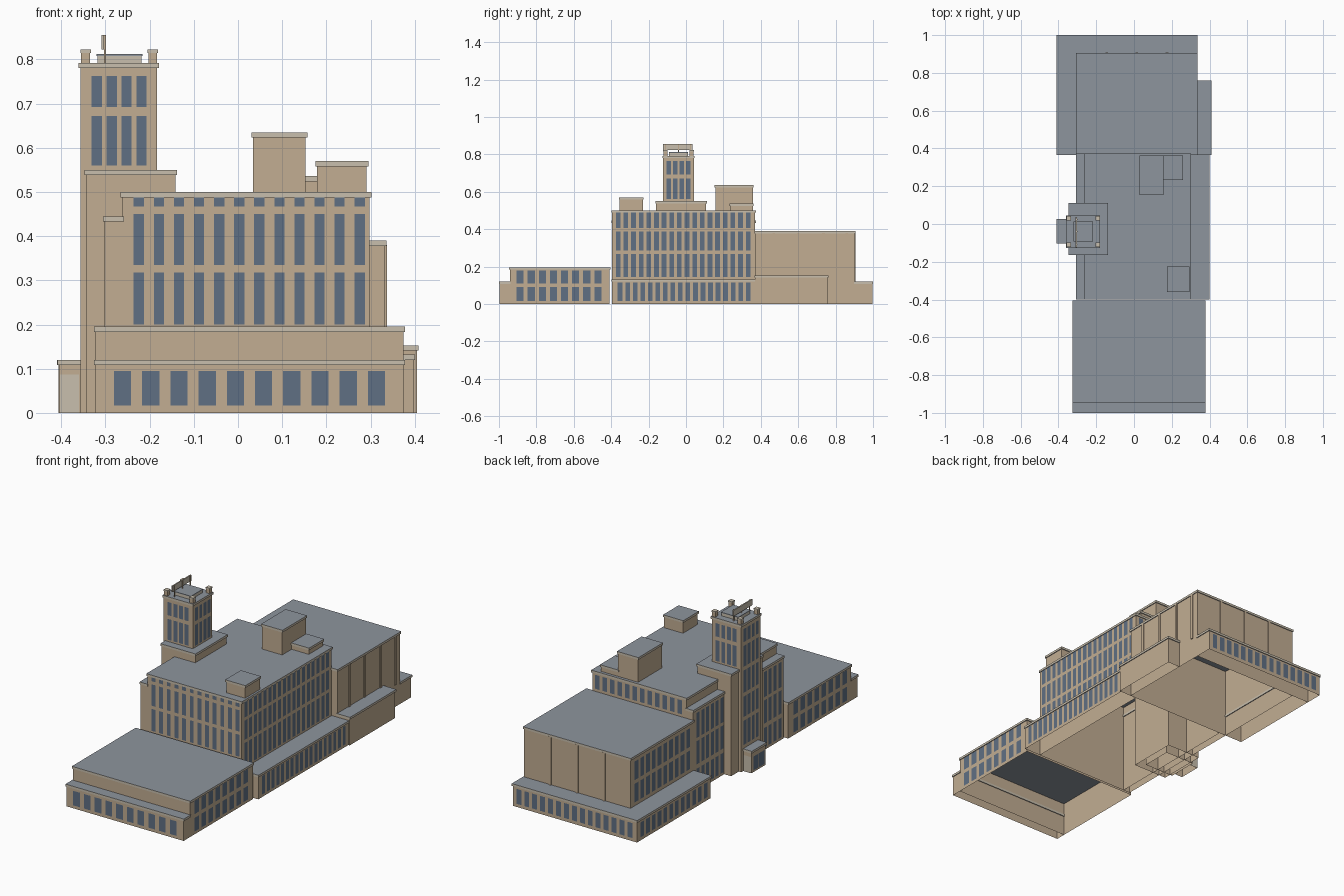
import bpy
import bmesh

cube = bpy.data.objects.get("Cube")
if cube:
    bpy.data.objects.remove(cube, do_unlink=True)


def material(name, r, g, b):
    m = bpy.data.materials.new(name)
    m.use_nodes = True
    m.diffuse_color = (r, g, b, 1)
    m.node_tree.nodes["Principled BSDF"].inputs["Base Color"].default_value = (r, g, b, 1)
    return m


TAN = material("tan_stone", 0.54, 0.42, 0.29)
ROOF = material("grey_roof", 0.27, 0.30, 0.34)
GLASS = material("blue_glass", 0.115, 0.16, 0.23)
CREAM = material("cream_trim", 0.58, 0.52, 0.42)
LIP, EAVE = 0.012, 0.004


def finish(name, bm, mats):
    me = bpy.data.meshes.new(name)
    bm.to_mesh(me)
    bm.free()
    for m in mats:
        me.materials.append(m)
    ob = bpy.data.objects.new(name, me)
    bpy.context.collection.objects.link(ob)
    return ob


def add_box(bm, x, y, z, side=0, top=0, bottom=0):
    """Box from three ranges; a bottom or top of None leaves it open."""
    lo, hi = [[bm.verts.new((px, py, pz)) for px, py in
               ((x[0], y[0]), (x[1], y[0]), (x[1], y[1]), (x[0], y[1]))] for pz in z]
    for i in range(4):
        j = (i + 1) % 4
        bm.faces.new((lo[i], lo[j], hi[j], hi[i])).material_index = side
    if top is not None:
        bm.faces.new(hi).material_index = top
    if bottom is not None:
        bm.faces.new(lo[::-1]).material_index = bottom


def block(name, x, y, top, base=0.0):
    """Hollow walls closed by a slightly overhanging roof slab."""
    bm = bmesh.new()
    add_box(bm, x, y, (base, top - LIP), 0, None, None)
    add_box(bm, (x[0] - EAVE, x[1] + EAVE), (y[0] - EAVE, y[1] + EAVE),
            (top - LIP, top), 2, 1, 1)
    return finish(name, bm, (TAN, ROOF, CREAM))


def solid(name, x, y, z, mat):
    bm = bmesh.new()
    add_box(bm, x, y, z)
    return finish(name, bm, (mat,))


def windows(name, axis, plane, out, span, count, fill, rows, mat=GLASS):
    """Grid of panes on a wall; span runs from first to last pane edge."""
    bm = bmesh.new()
    pitch = (span[1] - span[0]) / (count - 1 + fill)
    p = plane + out * 0.002
    for i in range(count):
        a = span[0] + i * pitch
        b = a + pitch * fill
        for z0, z1 in rows:
            quad = [(a, z0), (b, z0), (b, z1), (a, z1)]
            if (axis == "x") == (out < 0):
                quad.reverse()
            if axis == "x":
                bm.faces.new([bm.verts.new((p, u, v)) for u, v in quad])
            else:
                bm.faces.new([bm.verts.new((u, p, v)) for u, v in quad])
    return finish(name, bm, (mat,))


# Main masses
block("main_block", (-0.262, 0.298), (-0.395, 0.37), 0.5)
block("side_extension", (-0.302, -0.262), (-0.395, 0.37), 0.445)
block("side_aisle", (0.298, 0.397), (-0.395, 0.37), 0.132)
block("front_block", (-0.322, 0.374), (-0.942, -0.408), 0.195)
block("front_porch", (-0.322, 0.374), (-0.996, -0.942), 0.12)
block("rear_block", (-0.302, 0.332), (0.37, 0.902), 0.39)
block("rear_ledge", (-0.406, 0.332), (0.902, 0.996), 0.12)
block("rear_side_ledge", (-0.406, -0.302), (0.37, 0.902), 0.12)
block("rear_annex", (0.332, 0.405), (0.37, 0.757), 0.153)

# Roof houses
block("tall_roof_house", (0.034, 0.153), (0.157, 0.358), 0.635, 0.5)
block("low_roof_house", (0.153, 0.255), (0.237, 0.358), 0.536, 0.5)
block("front_roof_house", (0.179, 0.291), (-0.355, -0.23), 0.57, 0.5)

# Tower
block("tower_shoulder", (-0.343, -0.142), (-0.16, 0.107), 0.55)
block("tower", (-0.357, -0.183), (-0.122, 0.042), 0.792)
solid("tower_cap", (-0.318, -0.218), (-0.09, 0.01), (0.792, 0.808), CREAM)
solid("tower_cap_roof", (-0.32, -0.216), (-0.092, 0.012), (0.808, 0.812), ROOF)
for i, px in enumerate((-0.345, -0.193)):
    for j, py in enumerate((-0.11, 0.03)):
        n = f"corner_post_{i}{j}"
        solid(n, (px - 0.010, px + 0.010), (py - 0.010, py + 0.010), (0.792, 0.815), TAN)
        solid(n + "_top", (px - 0.012, px + 0.012), (py - 0.012, py + 0.012),
              (0.815, 0.822), CREAM)

# Rooftop panel on poles
solid("rooftop_panel", (-0.309, -0.303), (-0.124, 0.036), (0.823, 0.855), CREAM)
for i, py in enumerate((-0.11, -0.04, 0.024)):
    solid(f"panel_pole_{i}", (-0.303, -0.299), (py - 0.002, py + 0.002), (0.79, 0.855), TAN)

# Side entrance
block("entrance", (-0.405, -0.357), (-0.098, 0.022), 0.12)
windows("entrance_glass", "x", -0.405, -1, (-0.085, 0.009), 2, 0.9, [(0.01, 0.085)])
for out, py in ((-1, -0.098), (1, 0.022)):
    windows(f"entrance_panel_{py}", "y", py, out, (-0.403, -0.36), 1, 1, [(0.0, 0.087)], CREAM)

# Front windows
windows("front_windows", "y", -0.395, -1, (-0.236, 0.287), 12, 0.51,
        [(0.2, 0.318), (0.335, 0.45), (0.467, 0.487)])
windows("porch_windows", "y", -0.996, -1, (-0.281, 0.333), 10, 0.61, [(0.017, 0.095)])

# Tower windows
tower_rows = [(0.56, 0.672), (0.692, 0.763)]
low_rows = [(0.14, 0.27), (0.29, 0.4), (0.42, 0.54)]
for out, py in ((-1, -0.122), (1, 0.042)):
    windows(f"tower_windows_y{out}", "y", py, out, (-0.331, -0.207), 4, 0.68, tower_rows)
windows("tower_windows_right", "x", 0, 1, (-0.105, 0.024), 4, 0.68,
        tower_rows).location.x = -0.183
windows("tower_windows_left", "x", -0.357, -1, (-0.105, 0.024), 4, 0.68, low_rows + tower_rows)

# Long side windows
side_rows = [(0.143, 0.268), (0.285, 0.388), (0.405, 0.488)]
windows("main_side_windows", "x", 0.298, 1, (-0.375, 0.345), 18, 0.62, side_rows)
windows("aisle_windows", "x", 0.397, 1, (-0.365, 0.345), 18, 0.62, [(0.015, 0.115)])
windows("extension_windows", "x", -0.302, -1, (-0.375, 0.345), 18, 0.62,
        [(0.015, 0.12), (0.143, 0.268), (0.285, 0.42)])
for out, px in ((-1, -0.322), (1, 0.374)):
    windows(f"front_block_windows_{out}", "x", px, out, (-0.906, -0.452), 8, 0.64,
            [(0.016, 0.09), (0.11, 0.18)])

# Rear windows
windows("main_back_windows", "y", 0.37, 1, (-0.236, 0.28), 12, 0.6, [(0.405, 0.48)])
windows("rear_side_windows", "x", -0.302, -1, (0.4, 0.87), 10, 0.65,
        [(0.14, 0.24), (0.26, 0.36)])
windows("ledge_back_windows", "y", 0.996, 1, (-0.38, 0.31), 15, 0.62, [(0.018, 0.098)])
windows("ledge_side_windows", "x", -0.406, -1, (0.4, 0.97), 12, 0.62, [(0.018, 0.098)])

# Pilasters on the plain rear walls
for i, py in enumerate((0.47, 0.6, 0.735, 0.86)):
    solid(f"side_pilaster_{i}", (0.33, 0.337), (py - 0.007, py + 0.007), (0.12, 0.38), TAN)
for i, px in enumerate((-0.145, 0.015, 0.175)):
    solid(f"back_pilaster_{i}", (px - 0.007, px + 0.007), (0.9, 0.907), (0.12, 0.38), TAN)
